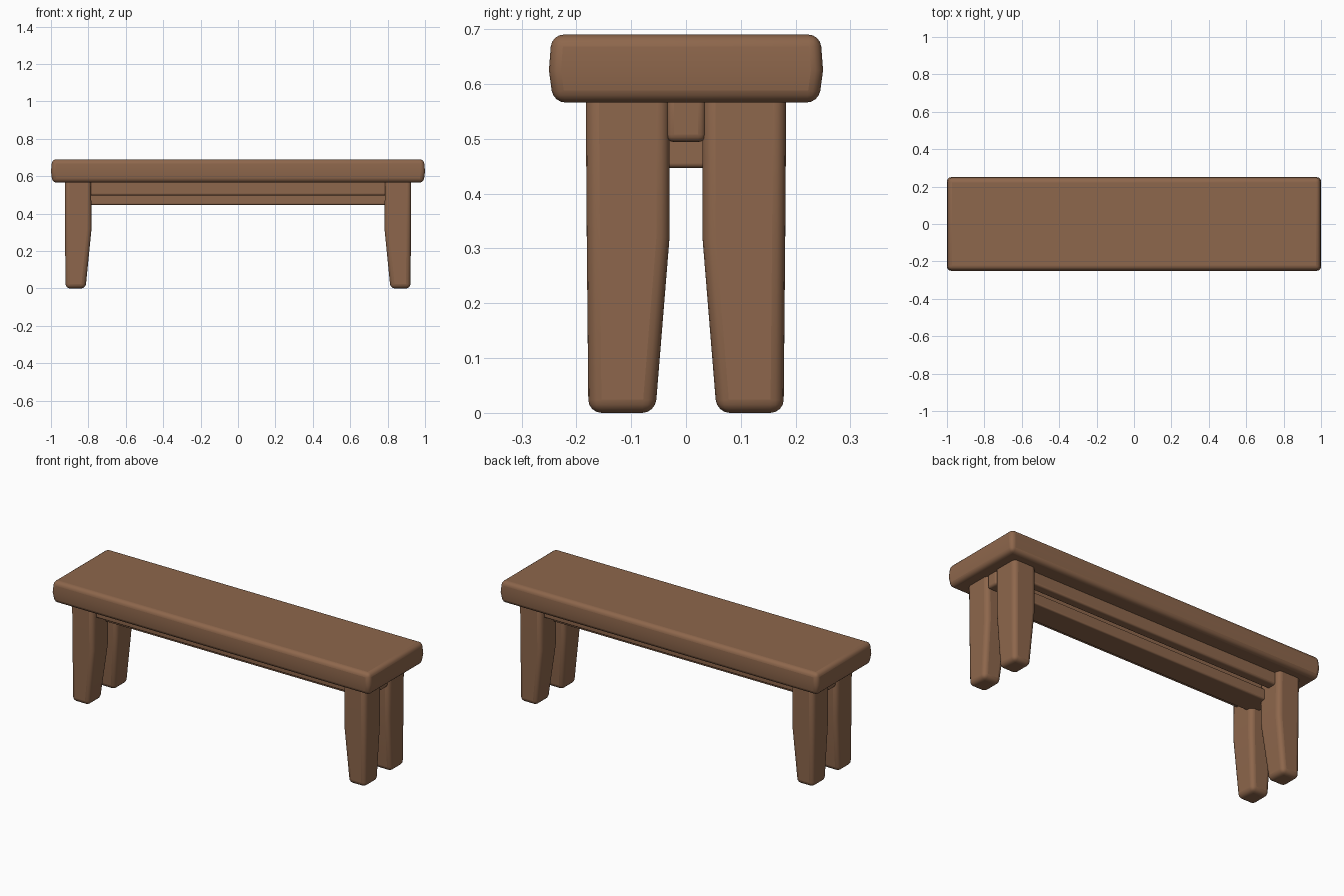
import bpy, bmesh

if "Cube" in bpy.data.objects:
    bpy.data.objects.remove(bpy.data.objects["Cube"])

wood = bpy.data.materials.new("warm brown wood")
wood.diffuse_color = (0.27, 0.135, 0.072, 1.0)
wood.use_nodes = True
wood.node_tree.nodes["Principled BSDF"].inputs["Base Color"].default_value = wood.diffuse_color


def loft(name, rings, bevel):
    """Skin rectangles (x0, x1, y0, y1, z) from bottom to top, with rounded edges."""
    bm = bmesh.new()
    loops = [[bm.verts.new((x, y, z)) for x, y in ((x0, y0), (x1, y0), (x1, y1), (x0, y1))]
             for x0, x1, y0, y1, z in rings]
    for a, b in zip(loops, loops[1:]):
        for i in range(4):
            j = (i + 1) % 4
            bm.faces.new((a[i], a[j], b[j], b[i]))
    bm.faces.new(loops[0][::-1])
    bm.faces.new(loops[-1])
    bmesh.ops.recalc_face_normals(bm, faces=bm.faces)
    mesh = bpy.data.meshes.new(name)
    bm.to_mesh(mesh)
    bm.free()
    mesh.materials.append(wood)
    obj = bpy.data.objects.new(name, mesh)
    bpy.context.collection.objects.link(obj)
    mod = obj.modifiers.new("rounded edges", 'BEVEL')
    mod.width = bevel
    mod.segments = 4
    mod.limit_method = 'ANGLE'
    mod.angle_limit = 0.6
    bpy.ops.object.select_all(action='DESELECT')
    obj.select_set(True)
    bpy.context.view_layer.objects.active = obj
    bpy.ops.object.shade_smooth_by_angle(angle=0.6)
    return obj


# Thick plank seat with slightly bulging sides
loft("seat", [(-0.992, 0.992, -0.242, 0.242, 0.566),
              (-1.0, 1.0, -0.25, 0.25, 0.625),
              (-0.994, 0.994, -0.245, 0.245, 0.69)], 0.022)

# Four legs: straight outside, tapering inside below the knee
for sx, side in ((-1, "left"), (1, "right")):
    for sy, end in ((-1, "front"), (1, "back")):
        rings = [(0.815, 0.922, 0.056, 0.178, 0.0),
                 (0.783, 0.925, 0.030, 0.181, 0.32),
                 (0.786, 0.926, 0.030, 0.183, 0.60)]
        loft(f"{end}_{side}_leg",
             [(sx * a, sx * b, sy * c, sy * d, z) for a, b, c, d, z in rings], 0.024)


def rail(name, half_len, y0, y1, z0, z1, bevel):
    loft(name, [(-half_len, half_len, y0, y1, z) for z in (z0, z1)], bevel)


# Rails under the seat
rail("centre_rail", 0.92, -0.036, 0.036, 0.494, 0.59, 0.014)
rail("lower_board", 0.84, -0.07, 0.07, 0.447, 0.51, 0.008)
for sy, end in ((-1, "front"), (1, "back")):
    rail(f"{end}_rail", 0.84, sy * 0.095, sy * 0.15, 0.498, 0.59, 0.01)
